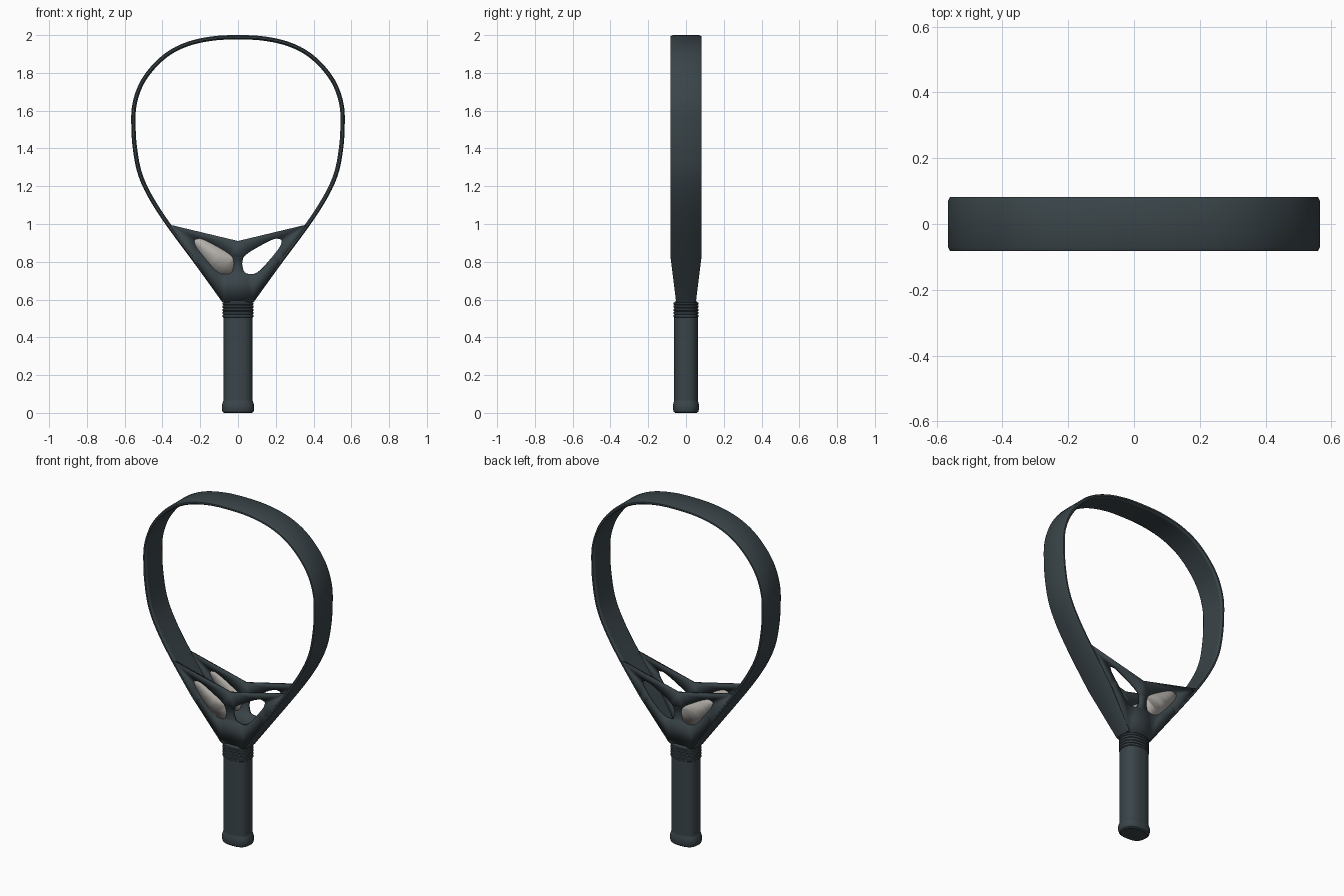
import bpy, bmesh, math
from mathutils import Vector

cube = bpy.data.objects.get("Cube")
if cube:
    bpy.data.objects.remove(cube)


def material(name, rgb):
    m = bpy.data.materials.new(name)
    m.use_nodes = True
    m.diffuse_color = (*rgb, 1)
    m.node_tree.nodes["Principled BSDF"].inputs["Base Color"].default_value = (*rgb, 1)
    return m


DARK = material("dark slate", (0.042, 0.058, 0.066))
GREY = material("warm grey", (0.45, 0.43, 0.40))


def finish(bm, name, mat, angle=30):
    bmesh.ops.recalc_face_normals(bm, faces=bm.faces)
    me = bpy.data.meshes.new(name)
    bm.to_mesh(me)
    bm.free()
    me.materials.append(mat)
    ob = bpy.data.objects.new(name, me)
    bpy.context.collection.objects.link(ob)
    bpy.ops.object.select_all(action="DESELECT")
    ob.select_set(True)
    bpy.context.view_layer.objects.active = ob
    bpy.ops.object.shade_smooth_by_angle(angle=math.radians(angle))
    return ob


def loft(bm, rings, closed=False):
    loops = [[bm.verts.new(p) for p in r] for r in rings]
    n = len(loops[0])
    for a, b in zip(loops, loops[1:]):
        for i in range(n):
            j = (i + 1) % n
            bm.faces.new((a[i], a[j], b[j], b[i]))
    bm.faces.new(loops[0])
    bm.faces.new(loops[-1])


def half_depth(z):
    # full depth in the head, tapering through the throat
    t = min(max((z - 0.59) / 0.23, 0), 1)
    return 0.053 + 0.029 * t


def spline(pts, steps):
    # Catmull-Rom curve through the points
    p = [2 * pts[0] - pts[1]] + pts + [2 * pts[-1] - pts[-2]]
    out = []
    for i in range(1, len(p) - 2):
        a, b, c, d = p[i - 1:i + 3]
        for s in range(steps):
            t = s / steps
            out.append(0.5 * (2 * b + (c - a) * t + (2 * a - 5 * b + 4 * c - d) * t ** 2
                              + (3 * b - a - 3 * c + d) * t ** 3))
    return out + [pts[-1]]


# Rim: chamfered band swept from one side of the throat around to the other
side = [Vector(p) for p in (
    (0.082, 0.585), (0.23, 0.79), (0.385, 1.0), (0.48, 1.15), (0.532, 1.27), (0.557, 1.4),
    (0.565, 1.52), (0.56, 1.63), (0.525, 1.74), (0.46, 1.835), (0.37, 1.915), (0.26, 1.967),
    (0.13, 1.994))]
outline = side + [Vector((0, 2.0))] + [Vector((-p.x, p.y)) for p in reversed(side)]
path = spline(outline, 8)
bm = bmesh.new()
rings = []
for i, p in enumerate(path):
    t = (path[min(i + 1, len(path) - 1)] - path[max(i - 1, 0)]).normalized()
    inward = Vector((-t.y, t.x))
    d = half_depth(p.y)
    half = [(0, d - 0.013), (0.006, d), (0.015, d), (0.023, d - 0.012)]
    section = half + [(n, -y) for n, y in reversed(half)]
    rings.append([(p.x + inward.x * n, y, p.y + inward.y * n) for n, y in section])
loft(bm, rings)
finish(bm, "rim", DARK)


def rounded(pts, times=2):
    # corner cutting
    for _ in range(times):
        new = []
        for a, b in zip(pts, pts[1:] + pts[:1]):
            new += [(a[0] * 0.8 + b[0] * 0.2, a[1] * 0.8 + b[1] * 0.2),
                    (a[0] * 0.2 + b[0] * 0.8, a[1] * 0.2 + b[1] * 0.8)]
        pts = new
    return pts


def sheet(name, loops, inset, thickness, mat):
    # flat outline with holes, bent to the throat taper, doubled front and back
    bm = bmesh.new()
    edges = []
    for loop in loops:
        vs = [bm.verts.new((x, 0, z)) for x, z in loop]
        edges += [bm.edges.new((a, b)) for a, b in zip(vs, vs[1:] + vs[:1])]
    bmesh.ops.triangle_fill(bm, edges=edges, use_beauty=True)
    bmesh.ops.bisect_plane(bm, geom=bm.verts[:] + bm.edges[:] + bm.faces[:],
                           plane_co=(0, 0, 0.82), plane_no=(0, 0, 1))
    for v in bm.verts:
        v.co.y = inset - half_depth(v.co.z)
    ob = finish(bm, name, mat, 15)
    solid = ob.modifiers.new("thickness", "SOLIDIFY")
    solid.thickness = thickness
    solid.offset = 0
    mirror = ob.modifiers.new("back copy", "MIRROR")
    mirror.use_axis = (False, True, False)
    return ob


# Throat: hollow pair of plates with two windows each
hole = rounded([(0.03, 0.835), (0.19, 0.925), (0.235, 0.918), (0.222, 0.875),
                (0.105, 0.735), (0.035, 0.735), (0.02, 0.785)])
hole_right = [(-x, z) for x, z in hole]
plate = [(0, 0.91), (0.376, 1.0), (0.222, 0.79), (0.072, 0.585),
         (-0.072, 0.585), (-0.222, 0.79), (-0.376, 1.0)]
sheet("throat_plates", [plate, hole, hole_right], 0.008, 0.014, DARK)
sheet("window_panels", [hole_right], 0.008, 0.006, GREY)


def rounded_column(name, profile, sides=40):
    bm = bmesh.new()
    rings = []
    for z, rx, ry in profile:
        ring = []
        for k in range(sides):
            a = 2 * math.pi * k / sides
            c, s = math.cos(a), math.sin(a)
            ring.append((rx * math.copysign(abs(c) ** 0.8, c),
                         ry * math.copysign(abs(s) ** 0.8, s), z))
        rings.append(ring)
    loft(bm, rings)
    return finish(bm, name, DARK, 35)


# Handle: flared butt cap, grip and ribbed collar
rounded_column("butt_cap", [(0, 0.074, 0.057), (0.006, 0.082, 0.065), (0.02, 0.086, 0.069),
                            (0.04, 0.086, 0.069), (0.055, 0.081, 0.066), (0.065, 0.077, 0.063)])
rounded_column("grip", [(0.05, 0.077, 0.063), (0.51, 0.077, 0.063)])
ribs = []
for i in range(5):
    z = 0.505 + i * 0.0165
    ribs += [(z, 0.078, 0.062), (z + 0.003, 0.082, 0.066),
             (z + 0.012, 0.082, 0.066), (z + 0.0145, 0.078, 0.062)]
rounded_column("collar", ribs + [(0.592, 0.074, 0.056)])
